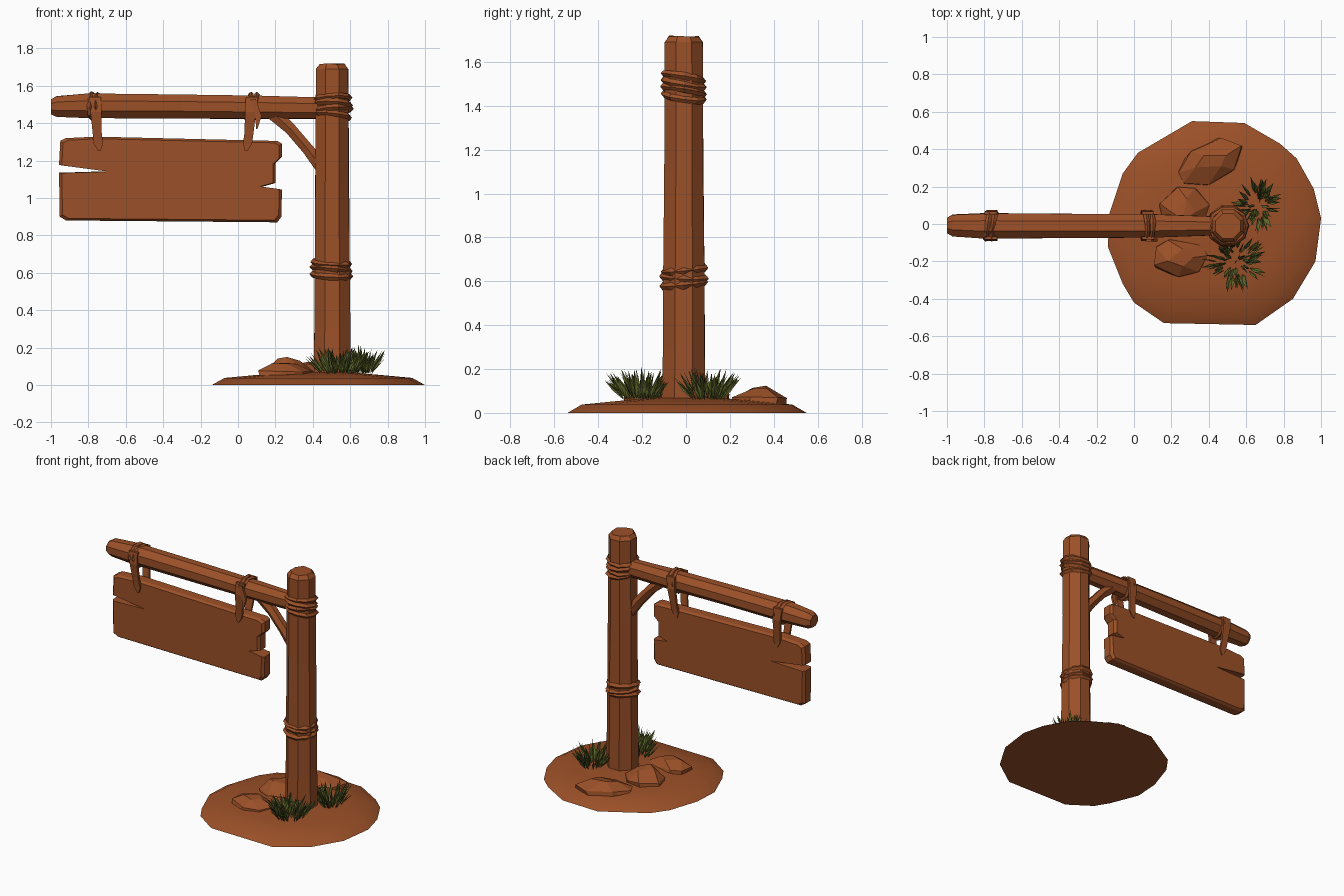
import bpy, bmesh, math, random
from mathutils import Vector as V

random.seed(4)
if "Cube" in bpy.data.objects:
    bpy.data.objects.remove(bpy.data.objects["Cube"])

X, Y, Z = V((1, 0, 0)), V((0, 1, 0)), V((0, 0, 1))


def material(name, color):
    m = bpy.data.materials.new(name)
    m.use_nodes = True
    m.diffuse_color = color
    bsdf = next(n for n in m.node_tree.nodes if n.type == 'BSDF_PRINCIPLED')
    bsdf.inputs["Base Color"].default_value = color
    return m


BROWN = material("warm brown", (0.33, 0.081, 0.021, 1))
GREEN = material("olive green", (0.12, 0.14, 0.024, 1))


def finish(name, bm, mat, fix=True):
    if fix:
        bmesh.ops.recalc_face_normals(bm, faces=bm.faces)
    me = bpy.data.meshes.new(name)
    bm.to_mesh(me)
    bm.free()
    me.materials.append(mat)
    ob = bpy.data.objects.new(name, me)
    bpy.context.collection.objects.link(ob)
    return ob


def smooth(ob, angle):
    bpy.ops.object.select_all(action='DESELECT')
    ob.select_set(True)
    bpy.context.view_layer.objects.active = ob
    bpy.ops.object.shade_smooth_by_angle(angle=math.radians(angle))


def add_loft(bm, rings, closed=False):
    """Skin a row of point rings, capping the ends unless it closes on itself."""
    vs = [[bm.verts.new(p) for p in r] for r in rings]
    n = len(vs[0])
    pairs = list(zip(vs, vs[1:])) + ([(vs[-1], vs[0])] if closed else [])
    for a, b in pairs:
        for i in range(n):
            bm.faces.new((a[i], a[(i + 1) % n], b[(i + 1) % n], b[i]))
    if not closed:
        bm.faces.new(vs[0])
        bm.faces.new(vs[-1])


def loft(name, rings, mat=BROWN):
    bm = bmesh.new()
    add_loft(bm, rings)
    return finish(name, bm, mat)


def ring(c, u, v, ru, rv, n=8, jit=0.0):
    pts = []
    for i in range(n):
        a = 2 * math.pi * (i + 0.5) / n
        k = 1.04 + random.uniform(-jit, jit)
        pts.append(V(c) + u * ru * k * math.cos(a) + v * rv * k * math.sin(a))
    return pts


# earth mound
edge = [(0.31, 0.55), (0.59, 0.54), (0.78, 0.43), (0.87, 0.35), (0.96, 0.19),
        (1.0, 0.03), (0.97, -0.2), (0.85, -0.4), (0.65, -0.54), (0.16, -0.53),
        (0, -0.42), (-0.06, -0.32), (-0.14, -0.12), (-0.13, 0.06),
        (-0.06, 0.27), (0.02, 0.38)]
mid = V((0.43, 0, 0))
mound = loft("earth_mound", [
    [mid + (V((x, y, 0)) - mid) * s + Z * z for x, y in edge]
    for s, z in ((1, 0), (0.88, 0.038), (0.6, 0.053), (0.25, 0.07))])
smooth(mound, 30)

# post: tapered octagon with a chipped top
post = [ring((0.503, -0.01, z), X, Y, r, r, jit=0.025) for z, r in
        ((0.03, 0.104), (0.3, 0.1), (0.62, 0.097), (1.1, 0.093),
         (1.5, 0.09), (1.69, 0.09))]
post.append([p + Z * random.uniform(-0.012, 0.002)
             for p in ring((0.503, -0.01, 1.722), X, Y, 0.07, 0.07)])
loft("post", post)

# horizontal beam with tapered tip
loft("beam", [ring((x, y, z), Y, Z, ry, rz, jit=0.03) for x, y, z, ry, rz in
              ((-1, -0.008, 1.488, 0.042, 0.042), (-0.97, -0.008, 1.49, 0.06, 0.057),
               (-0.8, -0.01, 1.493, 0.07, 0.067), (-0.3, -0.01, 1.49, 0.068, 0.066),
               (0.1, -0.01, 1.485, 0.066, 0.064), (0.5, -0.01, 1.48, 0.05, 0.06))])

# diagonal brace
across = V((1, 0, 1)).normalized()
loft("brace", [ring(c, across, Y, r, 0.035, 6) for c, r in
               (((0.18, -0.01, 1.46), 0.042), ((0.28, -0.01, 1.37), 0.034),
                ((0.37, -0.01, 1.265), 0.034), ((0.46, -0.01, 1.15), 0.042))])

# hanging board with split ends
outline = [(-0.95, 1.305), (-0.92, 1.32), (-0.76, 1.328), (0.21, 1.305),
           (0.235, 1.29), (0.235, 1.22), (0.2, 1.185), (0.2, 1.08),
           (0.13, 1.06), (0.235, 1.045), (0.232, 0.9), (0.21, 0.87),
           (-0.92, 0.88), (-0.953, 0.9), (-0.957, 1.135), (-0.7, 1.143),
           (-0.86, 1.165), (-0.957, 1.178)]
loft("hanging_board", [
    [V((-0.36 + (x + 0.36) * sx, y, 1.1 + (z - 1.1) * sz)) for x, z in outline]
    for y, sx, sz in ((-0.052, 0.975, 0.95), (-0.035, 1, 1),
                      (0.025, 1, 1), (0.042, 0.975, 0.95))])


def rope(name, center, u, v, w, rad, count, spread, tilt, thick):
    """Several tilted, uneven coils wrapped about the w axis."""
    bm = bmesh.new()
    for k in range(count):
        ph, off = random.uniform(0, 6.28), (k / (count - 1) - 0.5) * spread
        coil = []
        for i in range(10):
            a = 2 * math.pi * i / 10
            out = u * math.cos(a) + v * math.sin(a)
            c = V(center) + w * (off + tilt * math.sin(a + ph))
            c += out * (rad + random.uniform(-0.003, 0.006))
            t = thick * random.uniform(0.75, 1.25)
            coil.append([c + out * t, c + w * t * 1.2, c - out * t, c - w * t * 1.2])
        add_loft(bm, coil, closed=True)
    finish(name, bm, BROWN)


# rope bindings on the post
rope("lower_binding", (0.5, -0.01, 0.62), X, Y, Z, 0.098, 3, 0.065, 0.012, 0.013)
rope("upper_binding", (0.505, -0.01, 1.485), X, Y, Z, 0.094, 4, 0.09, 0.018, 0.013)

# straps that carry the board, front and back
for name, x, lean in (("outer", -0.765, 0.006), ("inner", 0.075, -0.008)):
    rope(name + "_strap_loop", (x, -0.01, 1.488), Y, Z, X, 0.07, 2,
         0.03, 0.012, 0.011)
    for side, s in (("front", -1), ("back", 1)):
        loft(f"{name}_{side}_strap", [
            ring((x + lean * k, -0.008 + s * d, z), X, Y, w, 0.011, 4)
            for k, (d, z, w) in enumerate(((0.066, 1.54, 0.045), (0.074, 1.46, 0.04),
                                           (0.058, 1.35, 0.033), (0.05, 1.29, 0.033),
                                           (0.048, 1.25, 0.008)))])
loft("strap_loose_end", [ring((x, -0.085, z), X, Y, w, 0.01, 4) for x, z, w in
                         ((0.08, 1.53, 0.02), (0.11, 1.44, 0.022), (0.1, 1.37, 0.006))])

# rocks: chunky hulls
for name, c, size, turn in (("front_rock", (0.245, -0.18, 0.045), (0.16, 0.11, 0.085), 0),
                            ("middle_rock", (0.27, 0.08, 0.045), (0.145, 0.13, 0.105), 0),
                            ("back_rock", (0.41, 0.33, 0.04), (0.2, 0.115, 0.085), 0.5)):
    bm = bmesh.new()
    for level, count in ((-0.3, 7), (0.35, 7), (0.9, 4)):
        r = math.sqrt(1 - level * level)
        for i in range(count):
            a = 2 * math.pi * (i + random.uniform(-0.3, 0.3)) / count
            p = V((size[0] * r * math.cos(a), size[1] * r * math.sin(a),
                   size[2] * (level + random.uniform(-0.1, 0.1))))
            q = V((p.x * math.cos(turn) - p.y * math.sin(turn),
                   p.x * math.sin(turn) + p.y * math.cos(turn), p.z))
            bm.verts.new(V(c) + q)
    bmesh.ops.convex_hull(bm, input=bm.verts)
    bmesh.ops.dissolve_limit(bm, angle_limit=0.2, verts=bm.verts, edges=bm.edges)
    finish(name, bm, BROWN)


def grass(name, center, rx, ry, count):
    """Tuft of folded leaf blades fanning outward."""
    bm = bmesh.new()
    for _ in range(count):
        a, d = random.uniform(0, 2 * math.pi), math.sqrt(random.random())
        out = V((math.cos(a), math.sin(a), 0))
        root = V(center) + V((out.x * rx, out.y * ry, 0)) * d * 0.65
        face = random.uniform(0, 2 * math.pi)
        side = V((math.cos(face), math.sin(face), 0)) * random.uniform(0.01, 0.016)
        h = random.uniform(0.1, 0.165) * (1.05 - 0.3 * d)
        lean = out * (0.02 + 0.06 * d) + V((random.uniform(-1, 1), random.uniform(-1, 1), 0)) * 0.02
        fold = side.cross(Z) * 0.4
        belly = root + lean * 0.4 + Z * h * 0.45
        b, l, m, r, t = [bm.verts.new(p) for p in (
            root, belly - side, belly + fold, belly + side, root + lean + Z * h)]
        for f in ((b, m, l), (b, r, m), (l, m, t), (m, r, t)):
            bm.faces.new(f)
    finish(name, bm, GREEN, fix=False)


grass("front_grass", (0.54, -0.2, 0.06), 0.15, 0.14, 80)
grass("side_grass", (0.665, 0.1, 0.06), 0.1, 0.11, 60)
